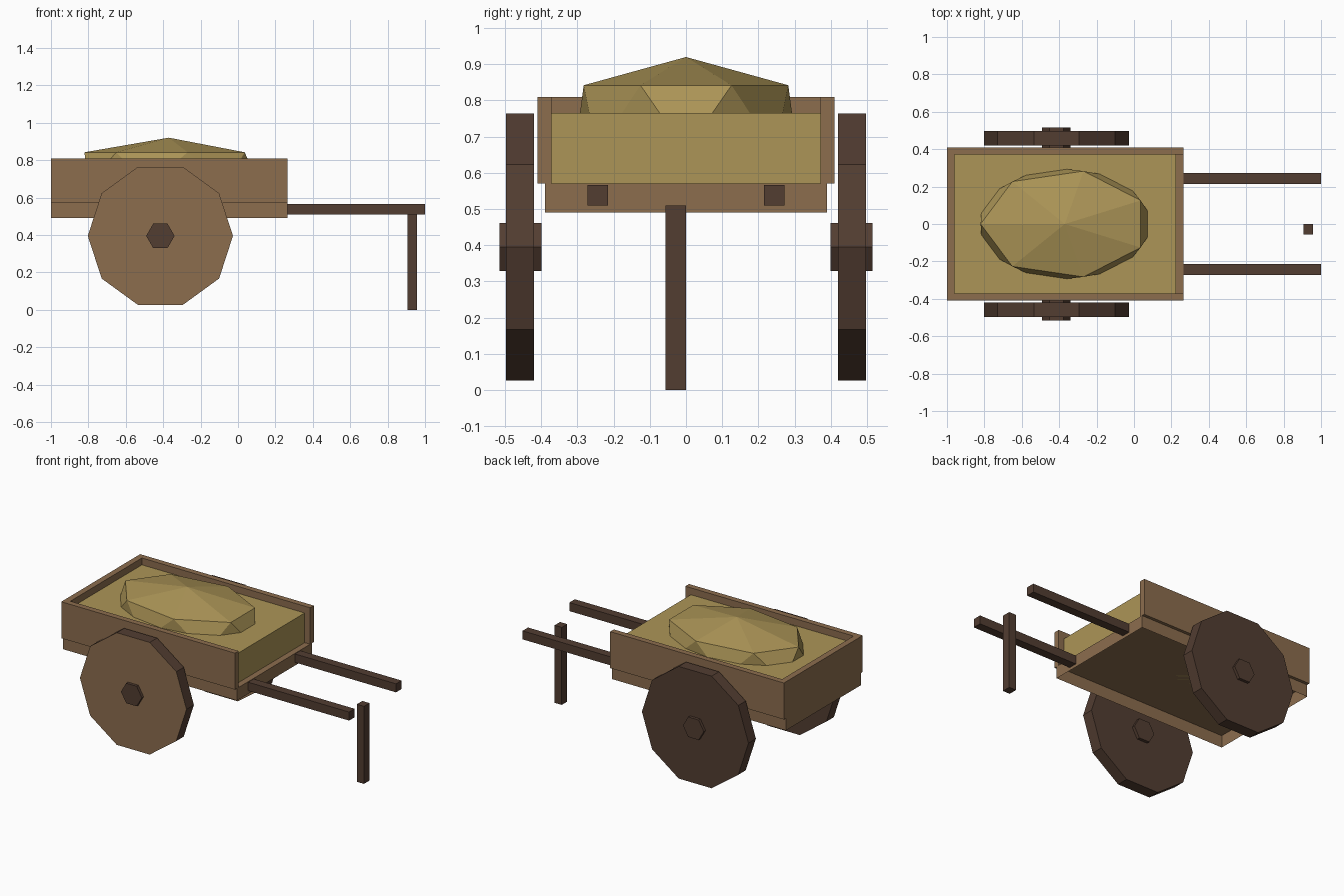
import bpy
import bmesh
from math import sin, cos, pi

if "Cube" in bpy.data.objects:
    bpy.data.objects.remove(bpy.data.objects["Cube"], do_unlink=True)


def material(name, rgb):
    m = bpy.data.materials.new(name)
    m.use_nodes = True
    color = (*rgb, 1)
    m.diffuse_color = color
    bsdf = next(n for n in m.node_tree.nodes if n.type == 'BSDF_PRINCIPLED')
    bsdf.inputs["Base Color"].default_value = color
    bsdf.inputs["Roughness"].default_value = 0.9
    return m


wood = material("wood", (0.262, 0.153, 0.076))
dark_wood = material("dark wood", (0.085, 0.047, 0.031))
hay = material("hay", (0.413, 0.300, 0.095))


def finish(name, bm, *mats):
    mesh = bpy.data.meshes.new(name)
    bm.to_mesh(mesh)
    bm.free()
    for m in mats:
        mesh.materials.append(m)
    ob = bpy.data.objects.new(name, mesh)
    bpy.context.scene.collection.objects.link(ob)
    return ob


def box(name, x, y, z, mat, open_bottom=False):
    """Box from (min, max) ranges on each axis."""
    bm = bmesh.new()
    bmesh.ops.create_cube(bm, size=1)
    for v in bm.verts:
        v.co = [lo + (c + 0.5) * (hi - lo) for c, (lo, hi) in zip(v.co, (x, y, z))]
    if open_bottom:
        bm.normal_update()
        low = [f for f in bm.faces if f.normal.z < -0.5]
        bmesh.ops.delete(bm, geom=low, context='FACES_ONLY')
    return finish(name, bm, mat)


def ring(bm, n, point, turn=0.0):
    return [bm.verts.new(point(2 * pi * (i + turn) / n)) for i in range(n)]


def disc(name, sides, radius, y, mats):
    """Prism lying along y; faces towards the front take the last material."""
    bm = bmesh.new()
    a, b = [ring(bm, sides, lambda t, yy=yy: (-0.415 + radius * cos(t), yy, 0.395 + radius * sin(t)))
            for yy in y]
    bm.faces.new(a)
    bm.faces.new(b)
    for i in range(sides):
        j = (i + 1) % sides
        bm.faces.new((a[i], a[j], b[j], b[i]))
    bmesh.ops.recalc_face_normals(bm, faces=bm.faces[:])
    bm.normal_update()
    for f in bm.faces:
        f.material_index = len(mats) - 1 if f.normal.y < -0.5 else 0
    return finish(name, bm, *mats)


# Cart body: hollow bed, side walls and one end wall
box("bed", (-1, 0.265), (-0.39, 0.39), (0.49, 0.57), wood, open_bottom=True)
box("end_wall", (-1, -0.96), (-0.372, 0.372), (0.57, 0.81), wood)
box("hay_block", (-0.96, 0.225), (-0.372, 0.372), (0.57, 0.765), hay)

# Paired parts
for side, s in (("right", -1), ("left", 1)):
    def span(a, b):
        return tuple(sorted((s * a, s * b)))
    box("side_wall_" + side, (-1, 0.265), span(0.372, 0.41), (0.57, 0.81), wood)
    box("handle_" + side, (0.262, 1), span(0.215, 0.272), (0.51, 0.566), dark_wood)
    disc("wheel_" + side, 10, 0.388, span(0.42, 0.497), (dark_wood, wood))
    disc("hub_" + side, 6, 0.076, span(0.40, 0.516), (dark_wood,))

# Prop leg under the handles
box("prop_leg", (0.905, 0.957), (-0.057, 0), (0, 0.51), dark_wood)

# Faceted hay heap, half sunk into the block
SIDES = 7
bm = bmesh.new()
top = bm.verts.new((-0.37, 0, 0.92))
upper = ring(bm, SIDES, lambda t: (-0.37 + 0.45 * cos(t), 0.29 * sin(t), 0.842), 0.5)
lower = ring(bm, SIDES, lambda t: (-0.37 + 0.49 * cos(t), 0.315 * sin(t), 0.66))
for i in range(SIDES):
    j = (i + 1) % SIDES
    bm.faces.new((top, upper[i], upper[j]))
    bm.faces.new((lower[i], lower[j], upper[i]))
    bm.faces.new((upper[i], lower[j], upper[j]))
bm.faces.new(lower[::-1])
bmesh.ops.recalc_face_normals(bm, faces=bm.faces[:])
finish("hay_heap", bm, hay)
